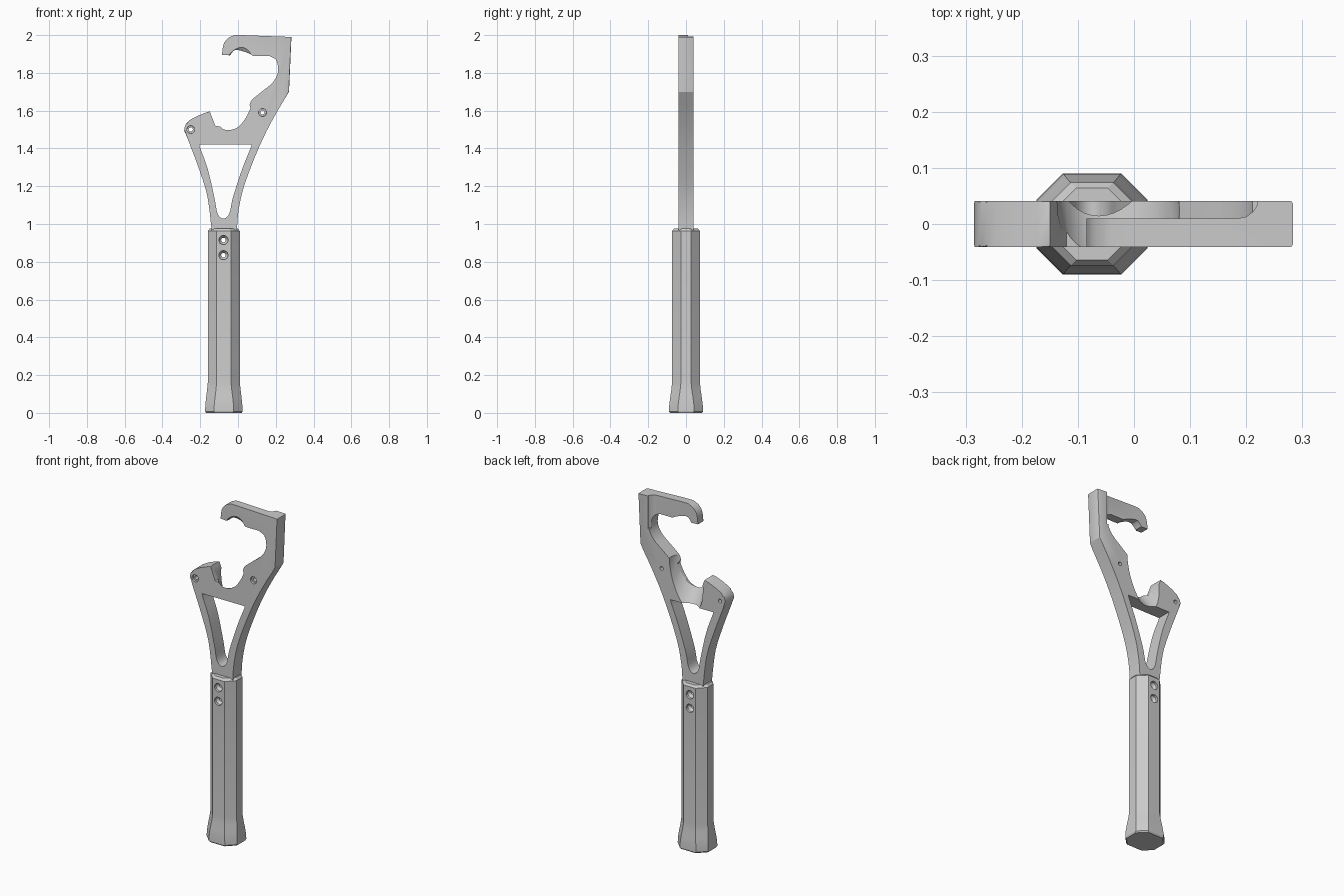
import bpy, bmesh
from math import sin, cos, pi, sqrt
from mathutils import Vector

if "Cube" in bpy.data.objects:
    bpy.data.objects.remove(bpy.data.objects["Cube"])


def curve(pts, n=5):
    """Smooth Catmull-Rom chain through 2D points."""
    p = [Vector(q) for q in pts]
    p = [2 * p[0] - p[1]] + p + [2 * p[-1] - p[-2]]
    out = []
    for a, b, c, d in zip(p, p[1:], p[2:], p[3:]):
        for i in range(n):
            t = i / n
            out.append(0.5 * (2 * b + (c - a) * t + (2 * a - 5 * b + 4 * c - d) * t * t
                              + (3 * b - a - 3 * c + d) * t ** 3))
    return [tuple(v) for v in out] + [tuple(pts[-1])]


def loft(name, rings, bevel=0, keep=None):
    """Closed solid through equal-length rings of 3D points."""
    bm = bmesh.new()
    vs = [[bm.verts.new(p) for p in r] for r in rings]
    n = len(vs[0])
    bm.faces.new(vs[0])
    bm.faces.new(vs[-1][::-1])
    for a, b in zip(vs, vs[1:]):
        for i in range(n):
            j = (i + 1) % n
            bm.faces.new((a[i], b[i], b[j], a[j]))
    if bevel:
        edges = [bm.edges.get((r[i], r[(i + 1) % n])) for r in (vs[0], vs[-1]) for i in keep]
        bmesh.ops.bevel(bm, geom=edges, offset=bevel, segments=2, affect='EDGES', profile=0.5)
    bmesh.ops.recalc_face_normals(bm, faces=bm.faces)
    me = bpy.data.meshes.new(name)
    bm.to_mesh(me)
    bm.free()
    ob = bpy.data.objects.new(name, me)
    bpy.context.collection.objects.link(ob)
    return ob


def prism(name, pts, y0, y1, shift=(0, 0), **kw):
    return loft(name, [[(x, y0, z) for x, z in pts],
                       [(x + shift[0], y1, z + shift[1]) for x, z in pts]], **kw)


def cut(ob, cutter):
    cutter.hide_render = True
    bpy.context.view_layer.objects.active = ob
    m = ob.modifiers.new("cut", 'BOOLEAN')
    m.operation, m.solver, m.object = 'DIFFERENCE', 'EXACT', cutter
    bpy.ops.object.modifier_apply(modifier=m.name)
    bpy.data.objects.remove(cutter)


def screw_hole(ob, x, z, profile):
    """Stepped round hole along y; profile is (y, radius)."""
    cut(ob, loft("hole_cutter", [[(x + r * cos(i * pi / 12), y, z + r * sin(i * pi / 12))
                                  for i in range(24)] for y, r in profile]))


# Head outline: left side and lobe, mouth, hook, then the right side
T = 0.041
left = curve([(-.14, .95), (-.143, 1.0), (-.165, 1.16), (-.215, 1.315), (-.27, 1.46)], 4)
lobe = curve([(-.285, 1.495), (-.28, 1.52), (-.262, 1.545), (-.215, 1.572), (-.15, 1.597)], 3)
seat = [(-.12, 1.52), (-.09, 1.515)]
trough = curve([(-.09, 1.515), (-.05, 1.497), (0, 1.513), (.04, 1.56), (.066, 1.612)], 4)[1:]
throat = [(.06, 1.635)] + curve([(.075, 1.66), (.125, 1.70), (.18, 1.745), (.208, 1.79), (.212, 1.83),
                                 (.2, 1.87), (.165, 1.89)], 4)
hook = [(.08, 1.89)] + curve([(.065, 1.9), (.03, 1.913), (-.01, 1.922), (-.028, 1.912), (-.042, 1.893)], 3)
tip = curve([(-.085, 1.895), (-.077, 1.95), (-.055, 1.982), (-.02, 2.0)], 4)
right = [(.02, 2.0), (.283, 1.99), (.27, 1.70)] + curve(
    [(.27, 1.70), (.19, 1.565), (.115, 1.415), (.035, 1.21), (.003, 1.07), (-.007, .95)], 4)[1:]
outline = left + lobe + seat + trough + throat + hook + tip + right
n = len(outline)
outer = list(range(len(left) + len(lobe) - 1)) + list(range(n - len(right) + 1, n - 1))
head = prism("hook_head", outline, -T, T, bevel=.005, keep=outer)

# Triangular window between the two struts
window = [(-.205, 1.422)] + curve([(-.203, 1.41), (-.16, 1.29), (-.125, 1.14), (-.108, 1.055), (-.077, 1.028),
                                   (-.046, 1.055), (-.027, 1.14), (.022, 1.29), (.07, 1.41)], 4) + [(.072, 1.422)]
cut(head, prism("window_cutter", window, -.1, .1))

# Slanted round channel through the mouth, dropping towards the back
K = 1.35
channel = []
for i in range(48):
    a = i * pi / 24
    dz = .219 * sin(a)
    channel.append((-.018 + .103 * cos(a) + .17 * dz, 1.716 + dz + K * .01))
cut(head, prism("channel_cutter", channel, -T - .01, T + .01, shift=(-.012, -K * (2 * T + .02))))

# Thinned back of the hook arm, with a rounded end wall
step = [(-.2, .01), (.185, .01), (.2, .013), (.212, .022), (.219, .033), (.221, .06), (-.2, .06)]
cut(head, loft("step_cutter", [[(x, y, z) for x, y in step] for z in (1.80, 2.1)]))

# Countersunk screw holes in the head
for x, z in ((-.25, 1.5), (.13, 1.59)):
    screw_hole(head, x, z, [(-.06, .022), (-.03, .02), (-.0299, .011), (.06, .011)])

# Eight-sided handle with a flared butt
rings = []
for z, hx, hy in ((0, .095, .085), (.008, .099, .09), (.04, .098, .089), (.08, .094, .084), (.12, .089, .078),
                  (.16, .085, .074), (.962, .085, .074), (.975, .075, .064)):
    fx, fy = hx - .047, hy - .047
    q = [(hx, fy), (fx, hy), (-fx, hy), (-hx, fy)]
    q += [(-x, -y) for x, y in q]
    rings.append([(x - .075, y, z) for x, y in q])
handle = loft("handle", rings)
for z in (.915, .835):
    screw_hole(handle, -.077, z, [(-.1, .024), (-.06, .024), (-.045, .012), (.045, .012), (.06, .024), (.1, .024)])
    
# Smooth the curved walls, keep the hard edges
for ob in (head, handle):
    bpy.ops.object.select_all(action='DESELECT')
    ob.select_set(True)
    bpy.context.view_layer.objects.active = ob
    bpy.ops.object.shade_smooth_by_angle(angle=.4 if ob is head else .15)
